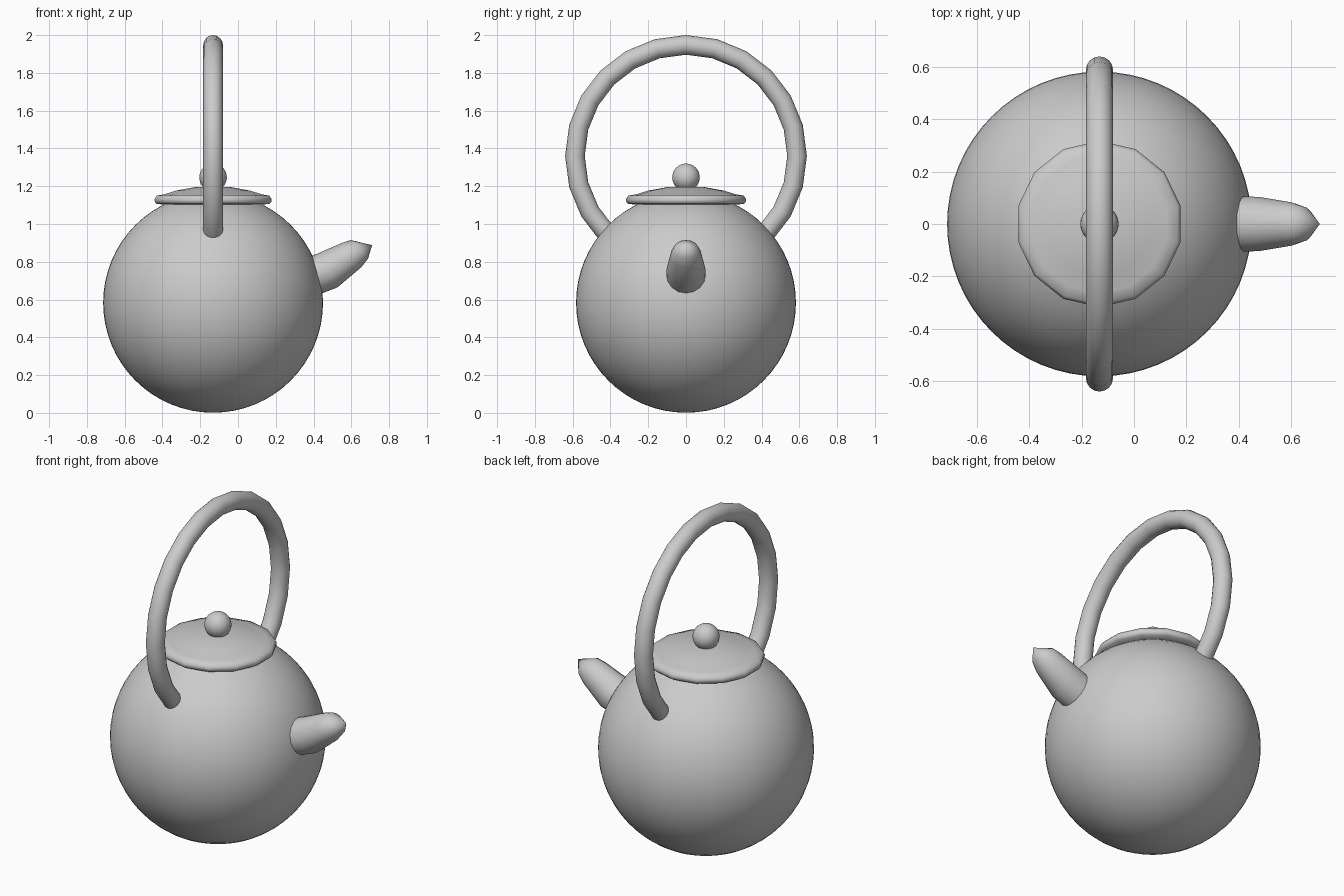
import bpy, bmesh, math
from mathutils import Vector

if "Cube" in bpy.data.objects:
    bpy.data.objects.remove(bpy.data.objects["Cube"])

CX = -0.132  # body axis


def smooth(ob, angle=40):
    bpy.ops.object.select_all(action='DESELECT')
    ob.select_set(True)
    bpy.context.view_layer.objects.active = ob
    bpy.ops.object.shade_smooth_by_angle(angle=math.radians(angle))


def loft(name, rings, start=None, end=None):
    """Skin a list of equal-length point rings, optionally closed by end points."""
    bm = bmesh.new()
    loops = [[bm.verts.new(p) for p in ring] for ring in rings]
    n = len(loops[0])
    for a, b in zip(loops, loops[1:]):
        for i in range(n):
            j = (i + 1) % n
            bm.faces.new((a[i], a[j], b[j], b[i]))
    for loop, point in ((loops[0], start), (loops[-1], end)):
        if point is not None:
            tip = bm.verts.new(point)
            for i in range(n):
                bm.faces.new((loop[i], loop[(i + 1) % n], tip))
    bmesh.ops.recalc_face_normals(bm, faces=bm.faces)
    mesh = bpy.data.meshes.new(name)
    bm.to_mesh(mesh)
    bm.free()
    ob = bpy.data.objects.new(name, mesh)
    bpy.context.collection.objects.link(ob)
    return ob


# Round body and lid knob
for name, z, r, seg in (("body", 0.583, 0.582, 64), ("lid_knob", 1.247, 0.073, 32)):
    bpy.ops.mesh.primitive_uv_sphere_add(segments=seg, ring_count=seg // 2,
                                         radius=r, location=(CX, 0, z))
    bpy.context.object.name = name
    smooth(bpy.context.object)

# Hoop handle, its lower part sunk into the body
bpy.ops.mesh.primitive_torus_add(major_segments=24, minor_segments=16,
                                 major_radius=0.588, minor_radius=0.052,
                                 location=(CX, 0, 1.36), rotation=(0, math.pi / 2, 0))
bpy.context.object.name = "handle"
smooth(bpy.context.object)

# Fourteen-sided lid with a rolled rim and low dome
profile = [(0.25, 1.102), (0.306, 1.106), (0.3165, 1.118), (0.3175, 1.132),
           (0.306, 1.15), (0.265, 1.157), (0.2, 1.177), (0.1, 1.195)]
SIDES = 14
lid_rings = []
for r, z in profile:
    angles = [math.pi / 2 + math.tau * i / SIDES for i in range(SIDES)]
    lid_rings.append([(CX + r * math.cos(a), r * math.sin(a), z) for a in angles])
smooth(loft("lid", lid_rings, (CX, 0, 1.102), (CX, 0, 1.199)), 50)

# Tapered, upturned spout with a pointed end: centre x, centre z, radius, tilt
stations = [(0.30, 0.69, 0.105, 20), (0.474, 0.754, 0.104, 30),
            (0.60, 0.835, 0.083, 40), (0.643, 0.866, 0.067, 43)]
spout_rings = []
for x, z, r, tilt in stations:
    t = math.radians(tilt)
    up = Vector((-math.sin(t), 0, math.cos(t)))
    side = Vector((0, 1, 0))
    spout_rings.append([Vector((x, 0, z)) + r * (math.cos(a) * up + math.sin(a) * side)
                        for a in (math.tau * i / 16 for i in range(16))])
smooth(loft("spout", spout_rings, (0.30, 0, 0.69), (0.71, 0, 0.888)), 50)
